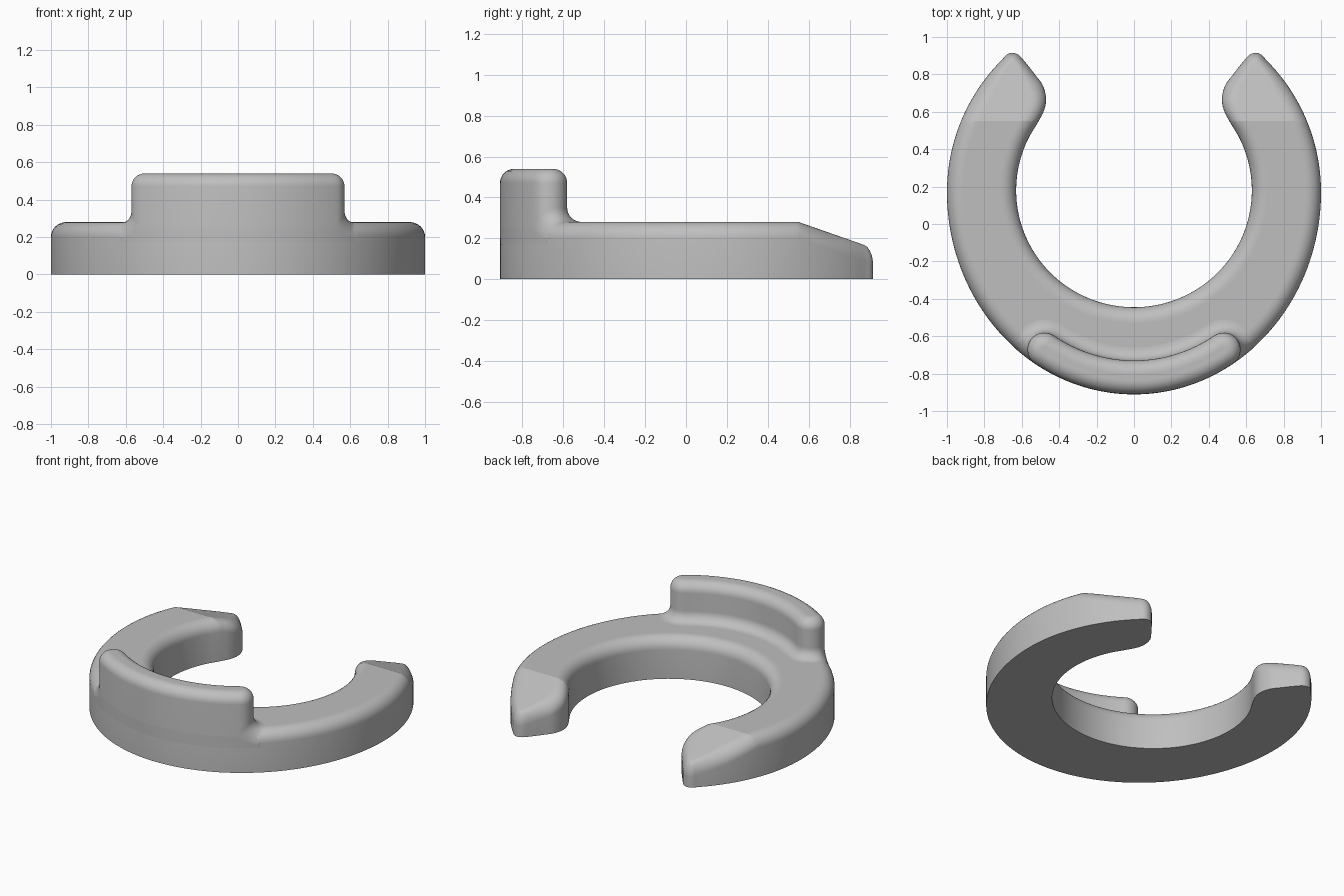
import bpy, bmesh
from math import sin, cos, pi, radians, sqrt, hypot
from mathutils import Vector

if "Cube" in bpy.data.objects:
    bpy.data.objects.remove(bpy.data.objects["Cube"], do_unlink=True)

HEIGHT, FILLET = 0.28, 0.08      # ring thickness and edge rounding
CENTRE, DEPTH = 0.17, 1.08       # outer rim: centre y and front radius
STEPS = 8

grey = bpy.data.materials.new("light_grey")
grey.use_nodes = True
grey.diffuse_color = (0.52, 0.52, 0.52, 1)
grey.node_tree.nodes["Principled BSDF"].inputs["Base Color"].default_value = grey.diffuse_color


def arc(cx, cy, rx, ry, start, end, count):
    angles = [radians(start + (end - start) * i / count) for i in range(count + 1)]
    return [Vector((cx + rx * cos(a), cy + ry * sin(a))) for a in angles]


def spline(points, count):
    """Catmull-Rom curve through the inner points; first and last are guides."""
    result = []
    for a, b, c, d in zip(points, points[1:], points[2:], points[3:]):
        for i in range(count):
            t = i / count
            result.append(0.5 * (2 * b + (c - a) * t + (2 * a - 5 * b + 4 * c - d) * t * t
                                 + (3 * b - a - 3 * c + d) * t ** 3))
    return result


def mirrored(half):
    """Close a half outline that starts and ends on the centre line."""
    return half + [Vector((-p.x, p.y)) for p in reversed(half[1:-1])]


def normals(outline):
    result = []
    for i, p in enumerate(outline):
        before = (p - outline[i - 1]).normalized()
        after = (outline[(i + 1) % len(outline)] - p).normalized()
        t = (before + after).normalized()
        result.append(Vector((t.y, -t.x)))
    return result


def skin(layers):
    """Join stacked outlines and cap both ends."""
    bm = bmesh.new()
    rows = [[bm.verts.new(p) for p in layer] for layer in layers]
    n = len(rows[0])
    for low, high in zip(rows, rows[1:]):
        for i in range(n):
            j = (i + 1) % n
            bm.faces.new((low[i], low[j], high[j], high[i]))
    caps = [bm.faces.new(rows[0][::-1]), bm.faces.new(rows[-1])]
    bm.normal_update()
    bmesh.ops.triangulate(bm, faces=caps)
    return bm


def finish(bm, name):
    mesh = bpy.data.meshes.new(name)
    bm.to_mesh(mesh)
    bm.free()
    obj = bpy.data.objects.new(name, mesh)
    bpy.context.collection.objects.link(obj)
    mesh.materials.append(grey)
    bpy.ops.object.select_all(action='DESELECT')
    obj.select_set(True)
    bpy.context.view_layer.objects.active = obj
    bpy.ops.object.shade_smooth_by_angle(angle=radians(16))


def rounding(radius):
    """Inset and drop pairs of a quarter-round top edge."""
    angles = [pi / 2 * i / STEPS for i in range(STEPS + 1)]
    return [(radius * (1 - cos(a)), radius * (1 - sin(a))) for a in angles]


# Open ring: outer rim, rounded tip and lobe, inner rim
outer = arc(0, CENTRE, 1, DEPTH, -90, 0, 48) + arc(0, CENTRE, 1, 1, 0, 45, 24)[1:]
inner = arc(0, 0.18, 0.63, 0.625, 28, -90, 56)
tip = [Vector(p) for p in ((0.68, 0.906), (0.65, 0.915), (0.618, 0.905), (0.585, 0.87),
                           (0.53, 0.80), (0.487, 0.74), (0.47, 0.67), (0.48, 0.61), (0.51, 0.55))]
lobe = spline([outer[-2], outer[-1]] + tip + inner[:2], 5)
ring = mirrored(outer[:-1] + lobe + inner)
ring_normals = normals(ring)


def ring_layer(inset, z):
    layer = []
    for p, n in zip(ring, ring_normals):
        near_tip = min(max((p.y - 0.74) / 0.14, 0), 1)
        q = p - n * inset * (1 - 0.45 * near_tip)
        layer.append((q.x, q.y, z))
    return layer


layers = [ring_layer(0, 0)]
layers += [ring_layer(inset, HEIGHT - drop) for inset, drop in rounding(FILLET)]
layers.append(ring_layer(FILLET + 0.01, HEIGHT))
bm = skin(layers)

# Ramp down towards the open ends
RAMP = 0.55
bmesh.ops.bisect_plane(bm, geom=bm.verts[:] + bm.edges[:] + bm.faces[:],
                       plane_co=(0, RAMP, 0), plane_no=(0, 1, 0))
for v in bm.verts:
    if v.co.z > 0.01 and v.co.y > RAMP:
        v.co.z -= 0.35 * (v.co.y - RAMP)
finish(bm, "open_ring")

# Raised front wall with round ends, following the outer rim
HALF, TOP, FLARE = 0.09, 0.54, 0.07
rim = [p for p in arc(0, CENTRE, 1, DEPTH, -90, -58, 24)]
rim_normals = [Vector((p.x, (p.y - CENTRE) / DEPTH ** 2)).normalized() for p in rim]
middle = rim[-1] - rim_normals[-1] * HALF
side = Vector((-rim_normals[-1].y, rim_normals[-1].x))
end = [middle + HALF * (rim_normals[-1] * cos(a) + side * sin(a))
       for a in (pi * i / 20 for i in range(1, 20))]
back = [p - n * 2 * HALF for p, n in zip(rim, rim_normals)][::-1]
wall = mirrored(rim + end + back)
wall_normals = normals(wall)


def wall_layer(offset, rise=None, z=None):
    layer = []
    for p, n in zip(wall, wall_normals):
        q = p + n * offset
        rho = hypot(q.x, (q.y - CENTRE) / DEPTH)
        if rho > 1.001:      # keep the wall within the outer rim
            q = Vector((q.x, q.y - CENTRE)) * (1.001 / rho) + Vector((0, CENTRE))
        edge = min(max(1 - rho, 0), FILLET)
        base = HEIGHT - FILLET + sqrt(FILLET ** 2 - (FILLET - edge) ** 2)
        layer.append((q.x, q.y, base + rise if z is None else z))
    return layer


layers = [wall_layer(FLARE, rise=-0.03)]
layers += [wall_layer(inset, rise=drop) for drop, inset in rounding(FLARE)[::1]]
layers += [wall_layer(-inset, z=TOP - drop) for inset, drop in rounding(0.07)]
layers.append(wall_layer(-0.075, z=TOP))
finish(skin(layers), "front_wall")
